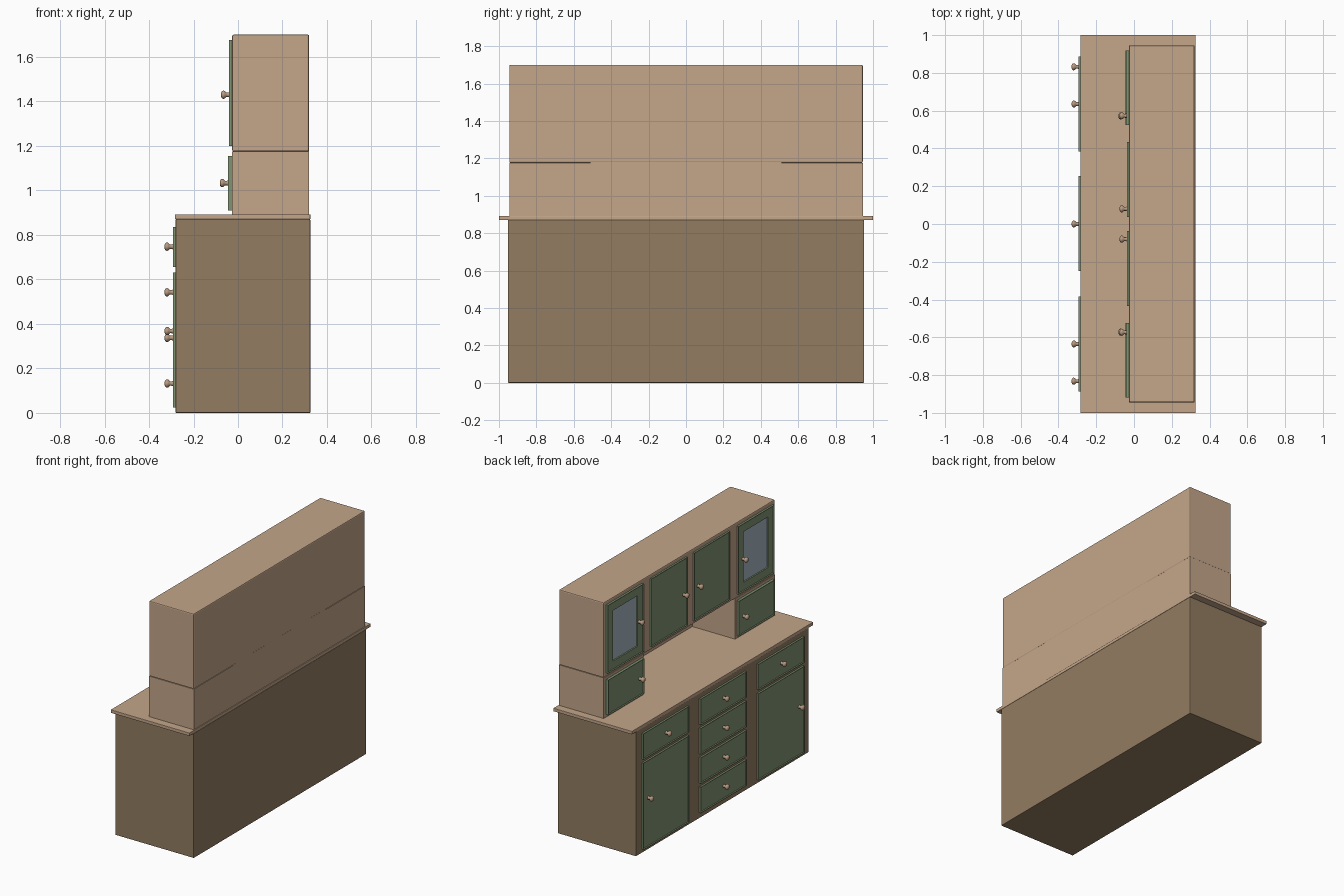
import bpy, bmesh, math
from mathutils import Vector

if "Cube" in bpy.data.objects:
    bpy.data.objects.remove(bpy.data.objects["Cube"])


def material(name, r, g, b):
    lin = [((c / 255 + 0.055) / 1.055) ** 2.4 for c in (r, g, b)]
    m = bpy.data.materials.new(name)
    m.diffuse_color = (*lin, 1)
    m.use_nodes = True
    m.node_tree.nodes["Principled BSDF"].inputs["Base Color"].default_value = m.diffuse_color
    return m


TAN = material("light_wood", 196, 166, 138)
BROWN = material("dark_wood", 146, 124, 97)
GREEN = material("green_paint", 128, 148, 114)
GLASS = material("glass", 166, 182, 196)
KNOB = material("knob_wood", 186, 156, 130)


def finish(name, bm, mats):
    bmesh.ops.recalc_face_normals(bm, faces=bm.faces)
    me = bpy.data.meshes.new(name)
    bm.to_mesh(me)
    bm.free()
    ob = bpy.data.objects.new(name, me)
    bpy.context.collection.objects.link(ob)
    for m in mats:
        me.materials.append(m)
    return ob


def box_bm(x, y, z):
    bm = bmesh.new()
    bmesh.ops.create_cube(bm, size=1)
    for v in bm.verts:
        v.co = Vector([(a + b) / 2 + c * (b - a) for (a, b), c in zip((x, y, z), v.co)])
    return bm


def box(name, x, y, z, mat, bevel=0):
    ob = finish(name, box_bm(x, y, z), [mat])
    if bevel:
        mod = ob.modifiers.new("bevel", "BEVEL")
        mod.width = bevel
        mod.segments = 2
    return ob


def front_panel(name, x, y, z, glazed=False):
    """Door or drawer front with a chamfered outer edge; optionally a recessed pane."""
    bm = box_bm(x, y, z)
    bm.normal_update()
    face = min(bm.faces, key=lambda f: f.normal.x)
    # chamfer: inset the front face and push the outer rim back
    rim = list(face.verts)
    bmesh.ops.inset_region(bm, faces=[face], thickness=0.008)
    for v in rim:
        v.co.x += 0.005
    if glazed:
        bmesh.ops.inset_region(bm, faces=[face], thickness=0.078)
        bmesh.ops.inset_region(bm, faces=[face], thickness=0.004)
        for v in face.verts:
            v.co.x += 0.006
        face.material_index = 1
    finish(name, bm, [GREEN, GLASS])


def knob(name, x, y, z):
    """Turned knob, lathed around the x axis and pointing to -x."""
    profile = [(0, 0.012), (0.006, 0.010), (0.014, 0.010), (0.021, 0.017),
               (0.028, 0.019), (0.034, 0.016), (0.038, 0.008)]
    n = 16
    bm = bmesh.new()
    rings = [[bm.verts.new((x - d, y + r * math.cos(2 * math.pi * i / n),
                            z + r * math.sin(2 * math.pi * i / n))) for i in range(n)]
             for d, r in profile]
    for a, b in zip(rings, rings[1:]):
        for i in range(n):
            bm.faces.new((a[i], a[(i + 1) % n], b[(i + 1) % n], b[i]))
    bm.faces.new(rings[0])
    bm.faces.new(rings[-1])
    for f in bm.faces:
        f.smooth = len(f.verts) == 4
    finish(name, bm, [KNOB])


# Carcass
box("base_cabinet", (-0.28, 0.325), (-0.952, 0.952), (0, 0.87), BROWN, 0.003)
box("countertop", (-0.283, 0.325), (-1, 1), (0.87, 0.892), TAN, 0.002)
box("upper_cabinet", (-0.026, 0.32), (-0.945, 0.945), (1.175, 1.70), TAN, 0.007)
box("niche_back", (0.305, 0.3195), (-0.51, 0.51), (0.89, 1.18), TAN)

# Side columns, mirrored about the middle
for side, s in (("left", 1), ("right", -1)):
    def span(a, b):
        return tuple(sorted((s * a, s * b)))
    box(side + "_counter_box", (-0.026, 0.32), span(0.505, 0.945), (0.89, 1.175), TAN)
    front_panel(side + "_counter_door", (-0.044, -0.026), span(0.523, 0.918), (0.91, 1.155))
    knob(side + "_counter_knob", -0.044, s * 0.573, 1.033)
    front_panel(side + "_glass_door", (-0.04, -0.026), span(0.523, 0.918), (1.2, 1.675), True)
    knob(side + "_glass_door_knob", -0.038, s * 0.573, 1.43)
    front_panel(side + "_upper_door", (-0.038, -0.026), span(0.038, 0.433), (1.2, 1.675))
    knob(side + "_upper_door_knob", -0.038, s * 0.08, 1.43)
    front_panel(side + "_base_drawer", (-0.293, -0.28), span(0.384, 0.888), (0.655, 0.835))
    knob(side + "_base_drawer_knob", -0.292, s * 0.635, 0.747)
    front_panel(side + "_base_door", (-0.293, -0.28), span(0.384, 0.888), (0.025, 0.63))
    knob(side + "_base_door_knob", -0.292, s * 0.832, 0.368)

# Middle stack of four drawers
for i in range(4):
    zc = 0.745 - i * 0.205
    front_panel(f"middle_drawer_{i + 1}", (-0.293, -0.28), (-0.25, 0.254), (zc - 0.09, zc + 0.09))
    knob(f"middle_drawer_knob_{i + 1}", -0.292, 0, zc + 0.002)
